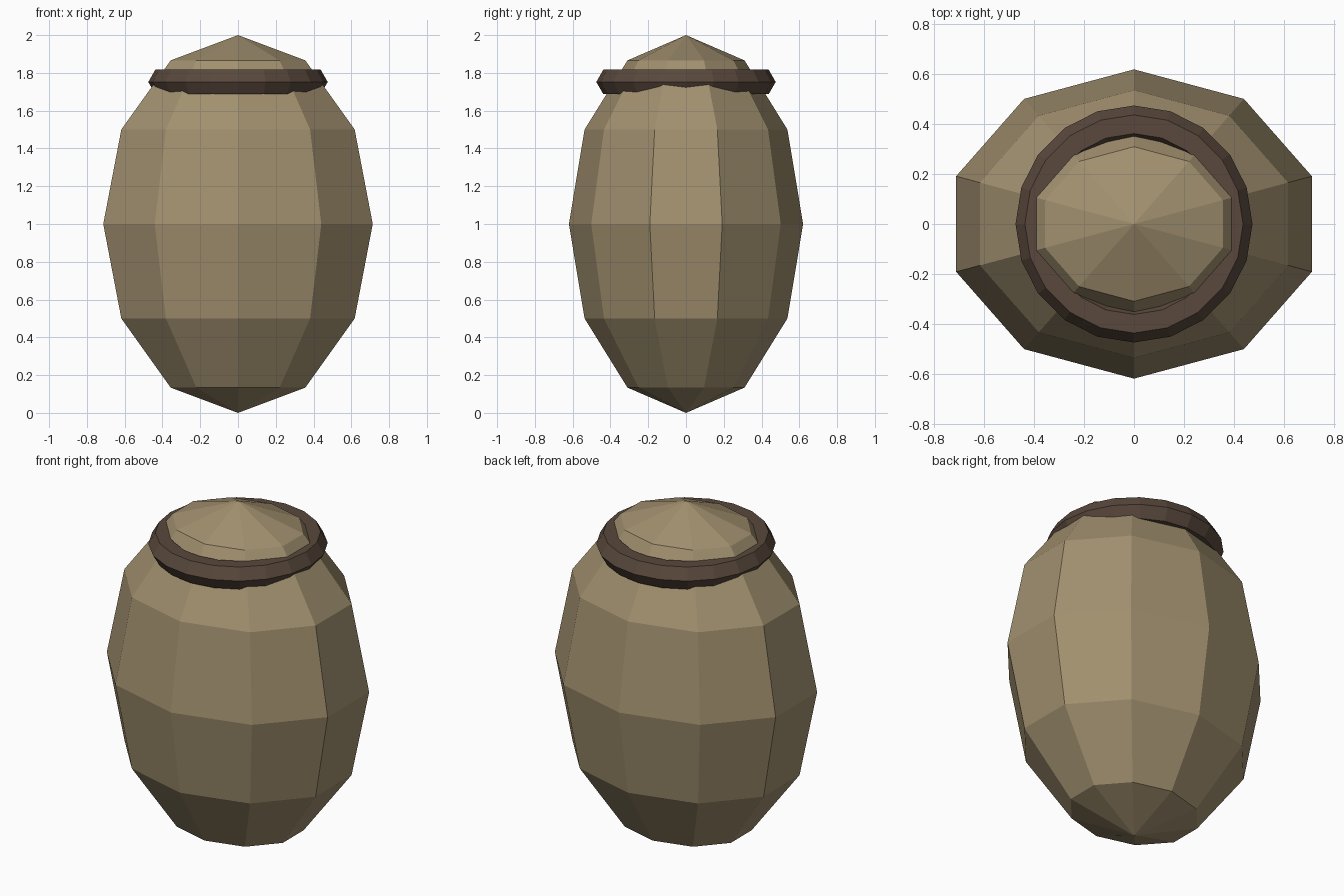
import bpy
import bmesh
from math import cos, sin, tau

if "Cube" in bpy.data.objects:
    bpy.data.objects.remove(bpy.data.objects["Cube"])


def paint(obj, name, color):
    mat = bpy.data.materials.new(name)
    mat.diffuse_color = (*color, 1)
    mat.use_nodes = True
    mat.node_tree.nodes["Principled BSDF"].inputs["Base Color"].default_value = mat.diffuse_color
    obj.data.materials.append(mat)


# Faceted sack body: ten-sided, six bands, squashed front to back
bpy.ops.mesh.primitive_uv_sphere_add(segments=10, ring_count=6, radius=1, location=(0, 0, 1))
body = bpy.context.object
body.name = "sack_body"
bm = bmesh.new()
bmesh.ops.create_uvsphere(bm, u_segments=10, v_segments=6, radius=1)
for v in bm.verts:
    v.co.x *= 0.75
    v.co.y *= 0.62
bm.to_mesh(body.data)
bm.free()
paint(body, "tan_cloth", (0.36, 0.28, 0.16))

# Rope ring tied round the neck, hexagonal in section
bpy.ops.mesh.primitive_torus_add(major_segments=20, minor_segments=6,
                                 major_radius=0.40, minor_radius=0.075,
                                 location=(0, 0, 1.752))
ring = bpy.context.object
ring.name = "neck_ring"
for p in ring.data.polygons:
    p.use_smooth = False
paint(ring, "dark_rope", (0.10, 0.065, 0.045))
